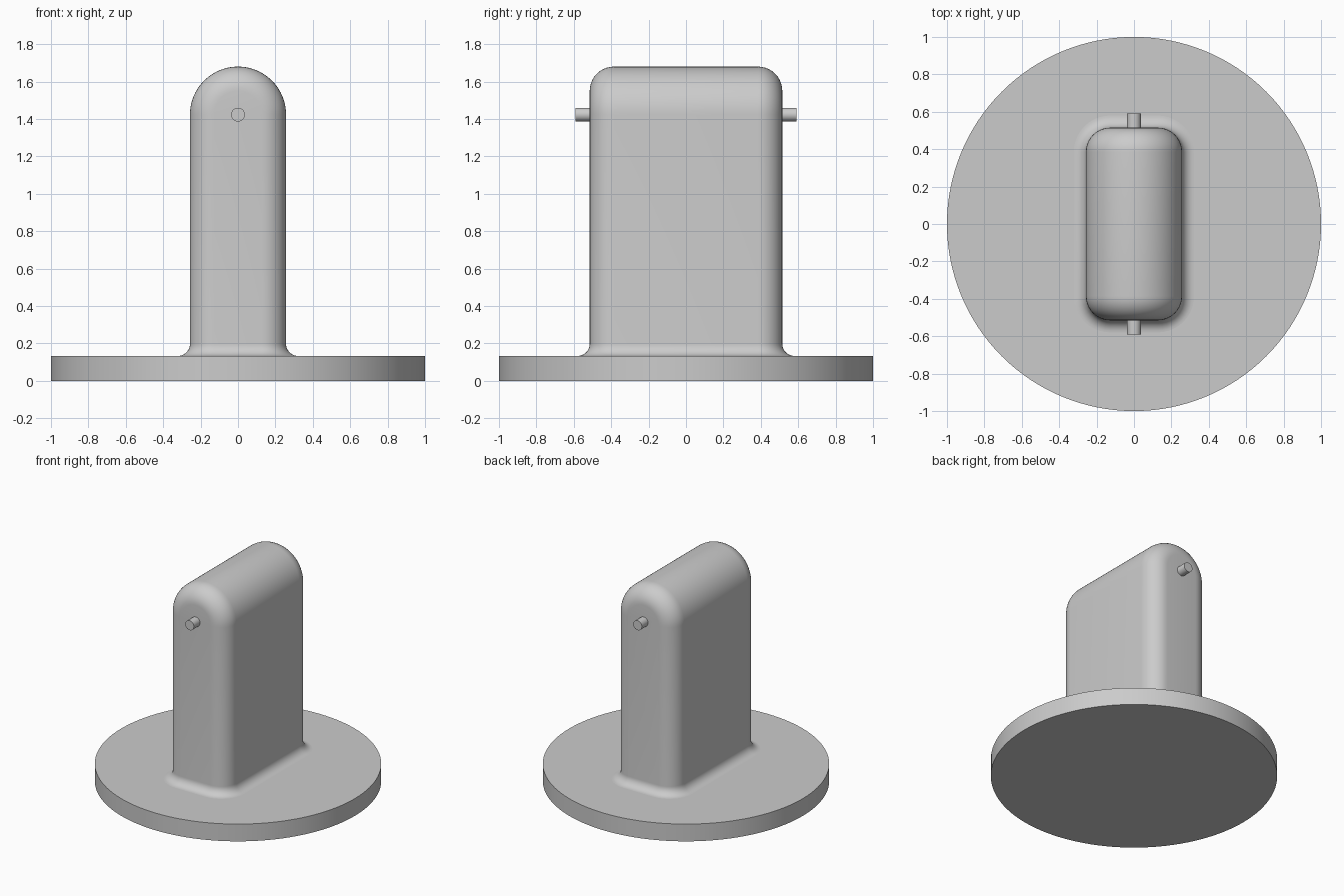
import bpy, bmesh
from math import sin, cos, pi, radians
from mathutils import Vector

cube = bpy.data.objects.get("Cube")
if cube:
    bpy.data.objects.remove(cube, do_unlink=True)

BASE_TOP = 0.133
HALF_W, HALF_D = 0.257, 0.515   # post half width and depth
ROUND = 0.13                    # rounding of the post's end edges
FILLET = 0.065                  # flare where post meets base
AXIS_Z = 1.423                  # centre of the arched top

grey = bpy.data.materials.new("light grey")
grey.use_nodes = True
grey.diffuse_color = (0.6, 0.6, 0.6, 1)
grey.node_tree.nodes["Principled BSDF"].inputs["Base Color"].default_value = (0.6, 0.6, 0.6, 1)


def finish(obj, name):
    obj.name = obj.data.name = name
    obj.data.materials.append(grey)
    bpy.ops.object.select_all(action="DESELECT")
    obj.select_set(True)
    bpy.context.view_layer.objects.active = obj
    bpy.ops.object.shade_smooth_by_angle(angle=radians(30))


def cylinder(name, radius, depth, location, sides, rotation=(0, 0, 0)):
    bpy.ops.mesh.primitive_cylinder_add(vertices=sides, radius=radius, depth=depth,
                                        location=location, rotation=rotation)
    finish(bpy.context.object, name)


# Round base plate and the cross pin
cylinder("base_plate", 1.0, BASE_TOP, (0, 0, BASE_TOP / 2), 128)
cylinder("cross_pin", 0.037, 1.18, (0, 0, AXIS_Z), 32, (pi / 2, 0, 0))

# Arched post: arch sections lofted along y, shrinking around the end edges
bm = bmesh.new()
STEPS, ARC = 10, 40
quarter = [i * pi / 2 / STEPS for i in range(STEPS + 1)]
front = [(-HALF_D + ROUND * (1 - cos(a)), HALF_W - ROUND * (1 - sin(a))) for a in quarter]
sections = front + [(-y, w) for y, w in reversed(front)]
rows = []
for y, w in sections:
    pts = [(w, y, BASE_TOP + FILLET)]
    pts += [(w * cos(pi * i / ARC), y, AXIS_Z + w * sin(pi * i / ARC)) for i in range(ARC + 1)]
    pts.append((-w, y, BASE_TOP + FILLET))
    rows.append([bm.verts.new(p) for p in pts])
for a, b in zip(rows, rows[1:]):
    for i in range(len(a) - 1):
        bm.faces.new((a[i], a[i + 1], b[i + 1], b[i]))
bm.faces.new(rows[0])
bm.faces.new(rows[-1])

# Fillet: sweep the open lower rim outwards down to the plate
rim = [e for e in bm.edges if e.is_boundary]
for k in range(1, STEPS + 1):
    a = k * pi / 2 / STEPS
    new = bmesh.ops.extrude_edge_only(bm, edges=rim)["geom"]
    rim = [g for g in new if isinstance(g, bmesh.types.BMEdge)]
    previous = a - pi / 2 / STEPS
    for v in (g for g in new if isinstance(g, bmesh.types.BMVert)):
        cx, cy = HALF_W - ROUND, HALF_D - ROUND
        core = Vector((max(-cx, min(cx, v.co.x)), max(-cy, min(cy, v.co.y)), v.co.z))
        v.co += (v.co - core).normalized() * FILLET * (cos(previous) - cos(a))
        v.co.z = BASE_TOP + FILLET * (1 - sin(a))
bmesh.ops.recalc_face_normals(bm, faces=bm.faces)
mesh = bpy.data.meshes.new("arched_post")
bm.to_mesh(mesh)
bm.free()
post = bpy.data.objects.new("arched_post", mesh)
bpy.context.collection.objects.link(post)
finish(post, "arched_post")
